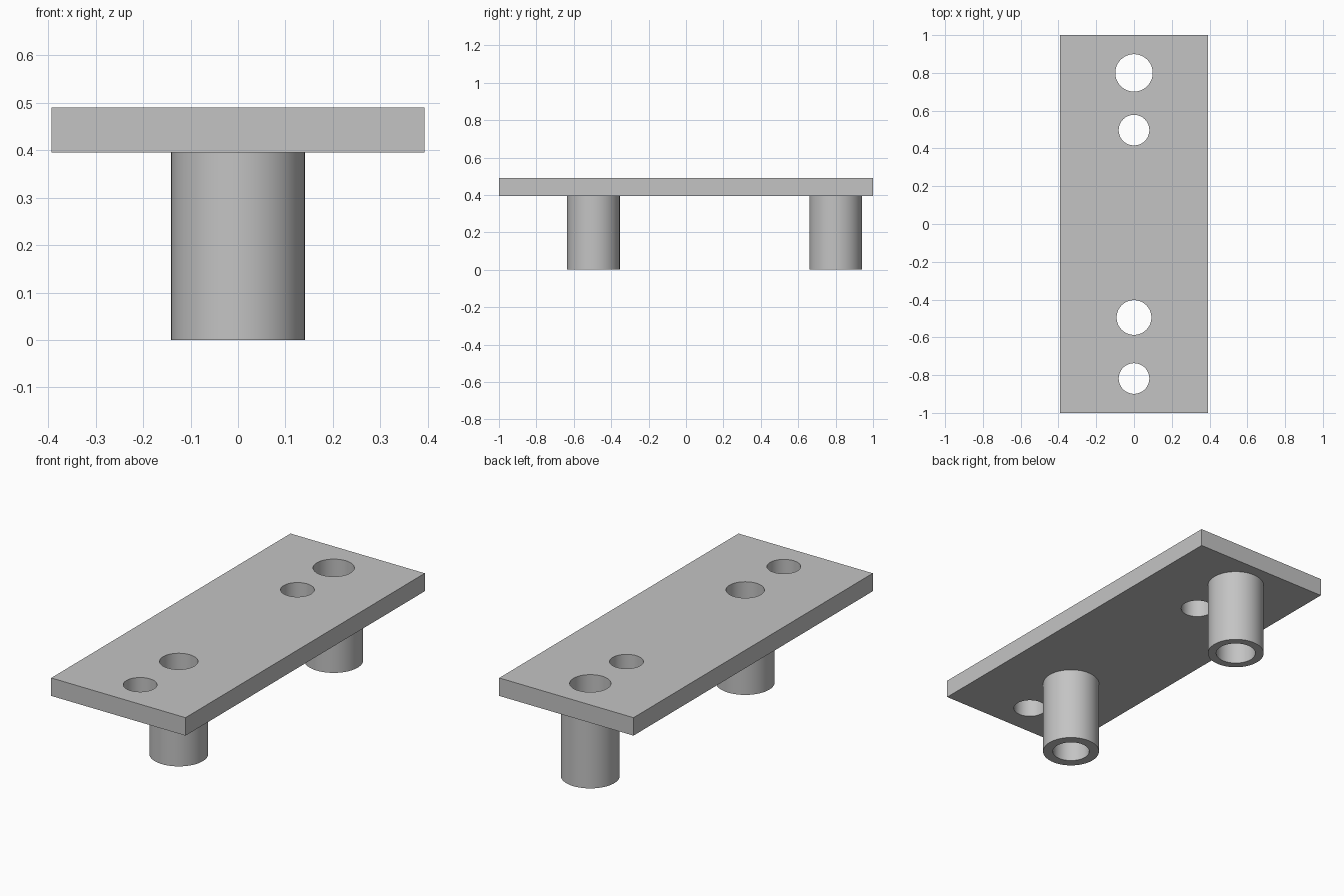
import bpy
from math import radians

cube = bpy.data.objects.get("Cube")
if cube:
    bpy.data.objects.remove(cube, do_unlink=True)

PLATE_BOTTOM, PLATE_TOP = 0.395, 0.49
POST_RADIUS = 0.141
POSTS = {"front": -0.495, "back": 0.80}
# Hole name: (y position, radius)
HOLES = {"front_bolt": (-0.818, 0.081), "front_bore": (-0.495, 0.092),
         "back_bolt": (0.497, 0.081), "back_bore": (0.80, 0.099)}

grey = bpy.data.materials.new("plain_grey")
grey.use_nodes = True
grey.diffuse_color = (0.55, 0.55, 0.55, 1)
shader = next(n for n in grey.node_tree.nodes if n.type == "BSDF_PRINCIPLED")
shader.inputs["Base Color"].default_value = grey.diffuse_color


def cylinder(name, y, radius, bottom, top):
    bpy.ops.mesh.primitive_cylinder_add(
        vertices=96, radius=radius, depth=top - bottom,
        location=(0, y, (bottom + top) / 2))
    obj = bpy.context.object
    obj.name = name
    obj.data.materials.append(grey)
    return obj


def combine(body, tool, operation):
    """Apply a boolean to the body and discard the tool."""
    mod = body.modifiers.new(tool.name, "BOOLEAN")
    mod.operation = operation
    mod.solver = "EXACT"
    mod.object = tool
    bpy.context.view_layer.objects.active = body
    bpy.ops.object.modifier_apply(modifier=mod.name)
    bpy.data.objects.remove(tool, do_unlink=True)


# Flat rectangular plate
bpy.ops.mesh.primitive_cube_add(
    size=1, location=(0, 0, (PLATE_BOTTOM + PLATE_TOP) / 2))
plate = bpy.context.object
plate.name = "plate_with_posts"
plate.scale = (0.786, 2, PLATE_TOP - PLATE_BOTTOM)
bpy.ops.object.transform_apply(location=True, rotation=False, scale=True)
plate.data.materials.append(grey)

# Two round posts fused to the underside
for name, y in POSTS.items():
    post = cylinder(name + "_post", y, POST_RADIUS, 0, PLATE_BOTTOM + 0.04)
    combine(plate, post, "UNION")

# Bolt holes through the plate and bores through the posts
for name, (y, radius) in HOLES.items():
    combine(plate, cylinder(name, y, radius, -0.1, PLATE_TOP + 0.1), "DIFFERENCE")

# Smooth walls, crisp rims
bpy.ops.object.select_all(action="DESELECT")
plate.select_set(True)
bpy.context.view_layer.objects.active = plate
bpy.ops.object.shade_smooth_by_angle(angle=radians(30))
